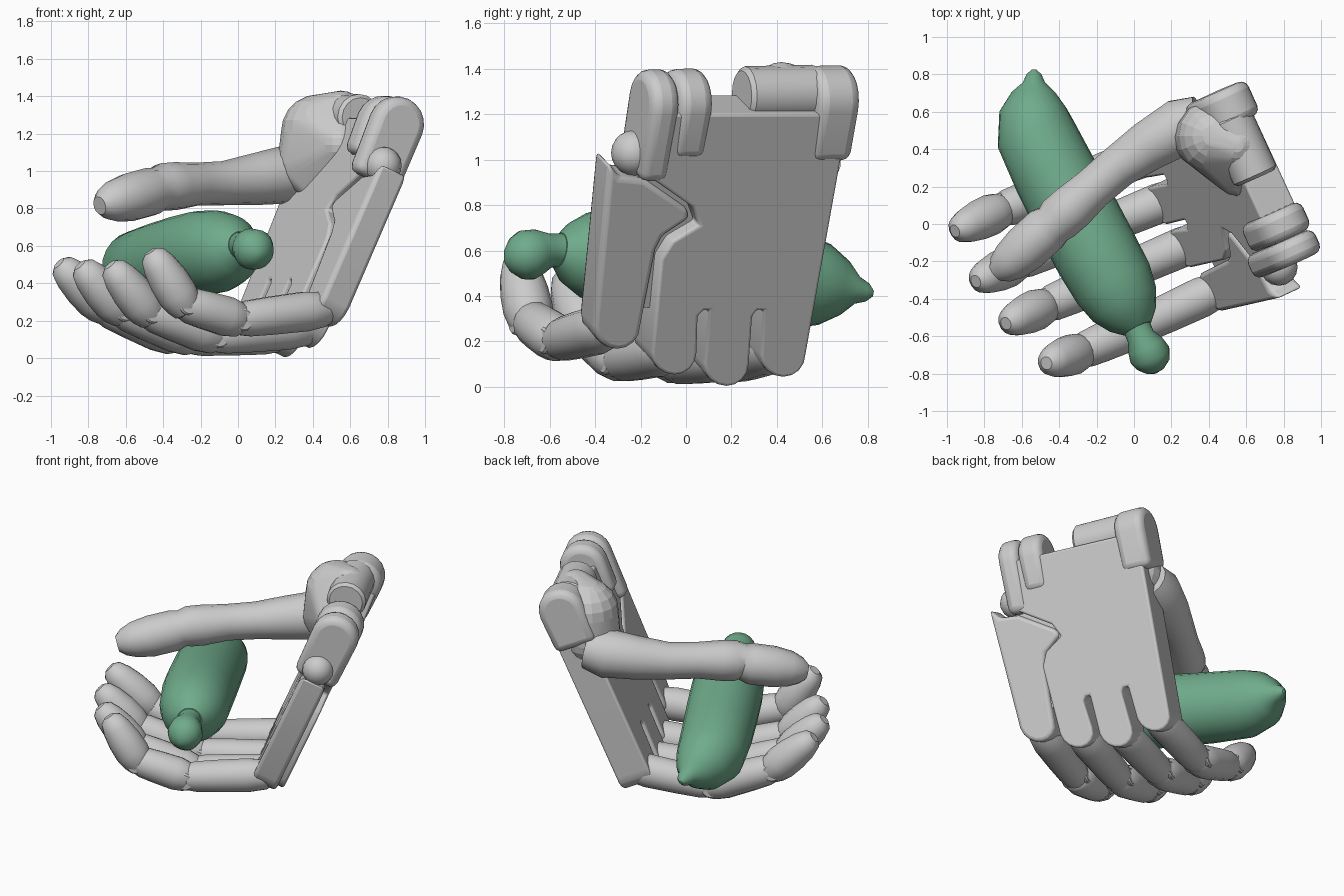
import bpy, bmesh
from math import sin, cos, pi, radians
from mathutils import Vector as V

if "Cube" in bpy.data.objects:
    bpy.data.objects.remove(bpy.data.objects["Cube"])

# Hand frame: U = knuckles to wrist, W = across the palm, N = out of the palm
W = V((-0.41, 0.91, 0.02)).normalized()
U = V((0.37, 0.148, 0.92)).normalized()
N = U.cross(W).normalized()
Z = V((0, 0, 1))

def finish(name, bm, bevel=0, mat=None):
    bmesh.ops.recalc_face_normals(bm, faces=bm.faces)
    me = bpy.data.meshes.new(name)
    bm.to_mesh(me)
    bm.free()
    ob = bpy.data.objects.new(name, me)
    bpy.context.collection.objects.link(ob)
    bpy.ops.object.select_all(action='DESELECT')
    ob.select_set(True)
    bpy.context.view_layer.objects.active = ob
    bpy.ops.object.shade_smooth_by_angle(angle=radians(35))
    if bevel:
        b = ob.modifiers.new("bevel", 'BEVEL')
        b.width, b.segments, b.limit_method = bevel, 3, 'ANGLE'
    if mat:
        me.materials.append(mat)
    return ob

def loft(name, stations, ref, n=16, mat=None):
    """Round tube through (point, radius) stations."""
    bm = bmesh.new()
    rings = []
    for i, (p, r) in enumerate(stations):
        t = stations[min(i + 1, len(stations) - 1)][0] - stations[max(i - 1, 0)][0]
        t.normalize()
        a = (ref - t * ref.dot(t)).normalized()
        b = t.cross(a)
        rings.append([bm.verts.new(p + (a * cos(2 * pi * k / n) + b * sin(2 * pi * k / n)) * r)
                      for k in range(n)])
    for r0, r1 in zip(rings, rings[1:]):
        for k in range(n):
            bm.faces.new((r0[k], r0[(k + 1) % n], r1[(k + 1) % n], r1[k]))
    bm.faces.new(rings[0])
    bm.faces.new(rings[-1])
    return finish(name, bm, mat=mat)

def prism(name, pts, vec, bevel=0):
    bm = bmesh.new()
    f = bm.faces.new([bm.verts.new(p) for p in pts])
    ext = bmesh.ops.extrude_face_region(bm, geom=[f], use_keep_orig=True)
    bmesh.ops.translate(bm, vec=vec, verts=[e for e in ext['geom'] if isinstance(e, bmesh.types.BMVert)])
    return finish(name, bm, bevel)

def pin(name, c, axis, r, half):
    prof = [(-half, r * .85), (-half * .9, r), (half * .9, r), (half, r * .85)]
    return loft(name, [(c + axis * s, q) for s, q in prof], Z)

def back(y, z, h=0):
    """Point at a given y and z on the plane lying h in front of the hand's back."""
    return V(((-0.285 + h - N.y * y - N.z * z) / N.x, y, z))

def arc(y, z, r):
    return [(y + r * cos(pi + pi * k / 8), z + r * sin(pi + pi * k / 8)) for k in range(9)]

# Palm plate with three rounded knuckle lobes
plate = [(-.12, 1.2), (-.17, .93), (.03, .79), (.06, .71), (-.06, .64), (-.11, .56)]
plate += arc(-.05, .15, .1) + [(.055, .31), (.08, .335), (.105, .335)]
plate += arc(.18, .1, .1) + [(.295, .31), (.315, .335), (.345, .335)] + arc(.43, .14, .1) + [(.72, 1.2)]
prism("palm_plate", [back(*p) for p in plate], N * .22, .015)

# Web behind the seam of the outer metacarpal
web = [(-.3, .35), (-.02, .35), (.08, .7), (0, .95), (-.2, .98)]
prism("palm_web", [back(y, z, .07) for y, z in web], N * .1)

# Separate outer metacarpal
side = [(-.335, .98)] + arc(-.3, .265, .105) + [(-.13, .6), (-.1, .66), (.02, .74),
                                               (.01, .78), (-.18, .91), (-.29, .92)]
prism("outer_metacarpal", [back(y, z, .045) for y, z in side], N * .17, .025)
bm = bmesh.new()
bmesh.ops.create_uvsphere(bm, u_segments=16, v_segments=10, radius=.1)
bmesh.ops.translate(bm, vec=(.775, -.23, 1.03), verts=bm.verts)
finish("side_boss", bm)

# Wrist hinge tabs
for i, (off, half, length) in enumerate([(.02, .068, .33), (.17, .08, .22), (.86, .1, .25)]):
    c = V((.855, -.16, 1.25)) + W * off - W * half
    prof = [c + (N * cos(pi * k / 10) + U * sin(pi * k / 10)) * .148 for k in range(11)]
    prof += [c - N * .14 - U * length, c + N * .14 - U * length]
    prism(f"wrist_tab_{i + 1}", prof, W * 2 * half, .045)

# Thumb base: hull around a few balls
balls = [(.43, .47, 1.21, .2), (.39, .51, 1.04, .15), (.55, .42, 1.31, .12),
         (.55, .27, 1.14, .12), (.37, .46, 1.04, .16), (.42, .4, .92, .09)]
bm = bmesh.new()
for x, y, z, r in balls:
    g = bmesh.ops.create_uvsphere(bm, u_segments=16, v_segments=10, radius=r)
    bmesh.ops.translate(bm, vec=(x, y, z), verts=g['verts'])
hull = bmesh.ops.convex_hull(bm, input=bm.verts)
junk = {e for e in hull['geom_interior'] + hull['geom_unused'] if isinstance(e, bmesh.types.BMVert)}
bmesh.ops.delete(bm, geom=list(junk), context='VERTS')
finish("thumb_base", bm)
pin("thumb_hinge", V((.58, .41, 1.29)), W, .125, .18)

# Thumb
thumb = [(.36, .56, 1.0, .13), (.25, .52, .98, .155), (.08, .42, .955, .138), (-.08, .31, .935, .118),
         (-.22, .19, .93, .115), (-.33, .09, .92, .128), (-.4, .03, .915, .128), (-.43, .0, .905, .115),
         (-.47, -.03, .89, .13), (-.58, -.13, .86, .13), (-.66, -.2, .84, .112),
         (-.71, -.24, .825, .085), (-.74, -.265, .815, .05)]
loft("thumb", [(V(s[:3]), s[3]) for s in thumb], Z, 14)

# Fingers: knuckle, middle joint, end joint, tip
fingers = {
    "index": [(.14, .39, .17), (-.35, .21, .11), (-.72, .07, .27), (-.94, -.03, .49)],
    "middle": [(.23, .15, .13), (-.26, -.05, .105), (-.63, -.21, .255), (-.83, -.3, .48)],
    "ring": [(.36, -.08, .16), (-.13, -.29, .115), (-.48, -.44, .245), (-.67, -.525, .48)],
    "little": [(.45, -.35, .26), (0, -.56, .205), (-.29, -.685, .29), (-.455, -.74, .55)]}
link = [(-.12, .045), (-.09, .075), (-.01, .095), (.2, .108), (.6, .104), (.88, .098), (1.04, .08), (1.1, .04)]
tip = [(-.2, .04), (-.13, .08), (.02, .1), (.2, .11), (.5, .107), (.8, .092), (1, .07), (1.08, .035)]
for name, joints in fingers.items():
    J = [V(p) for p in joints]
    for i in range(3):
        a, b = J[i], J[i + 1]
        loft(f"{name}_segment_{i + 1}", [(a + (b - a) * t, r) for t, r in (tip if i == 2 else link)], W, 14)
        if i:
            pin(f"{name}_pin_{i}", a, W, .06, .085)

# Green bulb-shaped bottle with a knob
green = bpy.data.materials.new("green")
green.diffuse_color = (.16, .41, .26, 1)
green.use_nodes = True
green.node_tree.nodes["Principled BSDF"].inputs["Base Color"].default_value = green.diffuse_color
body = [(-.535, .825, .41, .012), (-.535, .8, .415, .04), (-.535, .755, .425, .06), (-.535, .7, .435, .12),
        (-.54, .61, .45, .18), (-.525, .48, .47, .215), (-.42, .26, .5, .224), (-.3, .03, .535, .228),
        (-.2, -.16, .56, .228), (-.11, -.32, .57, .22), (-.05, -.43, .58, .192),
        (-.005, -.51, .59, .14), (.02, -.56, .6, .08)]
loft("bottle_body", [(V(s[:3]), s[3]) for s in body], Z, 24, green)
knob = [(.01, -.54, .6, .075), (.035, -.6, .6, .075), (.06, -.65, .595, .1), (.085, -.7, .58, .112),
        (.1, -.745, .565, .095), (.11, -.78, .555, .055), (.115, -.795, .55, .015)]
loft("bottle_knob", [(V(s[:3]), s[3]) for s in knob], Z, 20, green)
